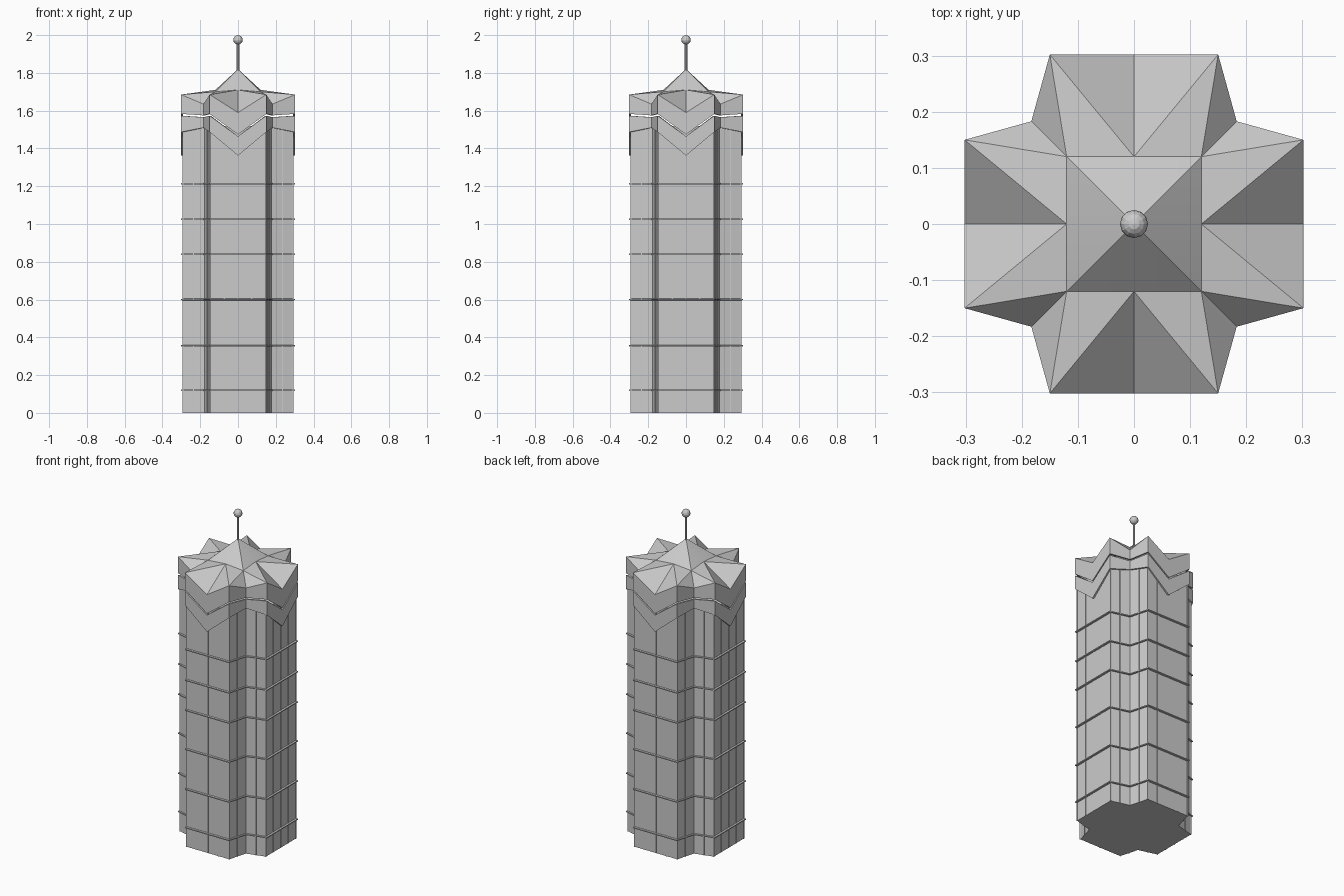
import bpy
from math import pi
from mathutils import Matrix, Vector

if "Cube" in bpy.data.objects:
    bpy.data.objects.remove(bpy.data.objects["Cube"])

# Quarter of the cross-shaped plan: face middle, wing corner, inner corner, wing corner
QUARTER = [(0, -0.302), (0.15, -0.302), (0.183, -0.183), (0.302, -0.15)]


def turn(p, k):
    return Matrix.Rotation(k * pi / 2, 3, 'Z') @ Vector(p)


def loop(scale, z_mid, z_corner=None, z_inner=None):
    zc = z_mid if z_corner is None else z_corner
    zi = zc if z_inner is None else z_inner
    zs = (z_mid, zc, zi, zc)
    return [turn((x * scale, y * scale, z), k)
            for k in range(4) for (x, y), z in zip(QUARTER, zs)]


def make(name, verts, faces):
    me = bpy.data.meshes.new(name)
    me.from_pydata(verts, [], faces)
    ob = bpy.data.objects.new(name, me)
    bpy.context.collection.objects.link(ob)
    return ob


def skin(name, loops, caps=False):
    """Join outline loops given from top to bottom."""
    n = 16
    verts = [v for lp in loops for v in lp]
    faces = []
    for r in range(len(loops) - 1):
        for i in range(n):
            j = (i + 1) % n
            faces.append(((r + 1) * n + i, (r + 1) * n + j, r * n + j, r * n + i))
    if caps:
        faces.append(tuple(range(n)))
        faces.append(tuple(reversed(range(len(verts) - n, len(verts)))))
    return make(name, verts, faces)


# Tower shaft
skin("tower_shaft", [loop(0.965, 1.52), loop(0.965, 0)], caps=True)

# Floor bands
for i, z in enumerate((0.12, 0.355, 0.6, 0.84, 1.025, 1.213)):
    skin(f"floor_band_{i + 1}", [loop(0.95, z + 0.005), loop(1.0, z + 0.003),
                                 loop(1.0, z - 0.003), loop(0.95, z - 0.005)])

# Thin vertical mullions on every face and on the slanted returns
spots = [(x, -0.291) for x in (-0.145, -0.073, 0, 0.073, 0.145)]
spots += [(0.161, -0.235), (0.235, -0.161)]
verts, faces = [], []
for k in range(4):
    for x, y in spots:
        b = len(verts)
        h = 0.003
        for z in (0, 1.5):
            verts += [turn((x + dx, y + dy, z), k)
                      for dx, dy in ((-h, -h), (h, -h), (h, h), (-h, h))]
        faces += [(b + i, b + (i + 1) % 4, b + 4 + (i + 1) % 4, b + 4 + i) for i in range(4)]
        faces += [(b + 3, b + 2, b + 1, b), (b + 4, b + 5, b + 6, b + 7)]
make("mullions", verts, faces)

# Two chevron tiers of the crown with a shadow gap between them
skin("upper_crown", [loop(1, 1.59, 1.685, 1.635), loop(1, 1.474, 1.583, 1.575),
                     loop(0.96, 1.474, 1.583, 1.575)])
skin("lower_crown", [loop(0.96, 1.464, 1.573, 1.565), loop(1.0, 1.464, 1.573, 1.565),
                     loop(1.0, 1.362, 1.487, 1.51), loop(0.96, 1.362, 1.487, 1.51)])

# Folded roof: outer edge, inner ring, peak
verts = loop(1, 1.59, 1.685, 1.635)
for k in range(4):
    verts += [turn((0, -0.12, 1.71), k), turn((0.12, -0.12, 1.70), k)]
verts.append(Vector((0, 0, 1.82)))
faces = []
for k in range(4):
    m, c, i, d = (4 * k + t for t in range(4))
    m2 = (4 * k + 4) % 16
    a, b, a2 = 16 + 2 * k, 17 + 2 * k, 16 + (2 * k + 2) % 8
    faces += [(a, m, c), (a, c, b), (b, c, i), (b, i, d), (b, d, a2), (a2, d, m2),
              (24, a, b), (24, b, a2)]
roof = make("folded_roof", verts, faces)
bpy.context.view_layer.objects.active = roof
roof.select_set(True)
bpy.ops.object.shade_smooth_by_angle(angle=pi / 6)

# Mast and ball
bpy.ops.mesh.primitive_cylinder_add(vertices=10, radius=0.007, depth=0.18, location=(0, 0, 1.88))
bpy.context.object.name = "mast"
bpy.ops.mesh.primitive_uv_sphere_add(segments=12, ring_count=8, radius=0.025, location=(0, 0, 1.975))
bpy.context.object.name = "mast_ball"
